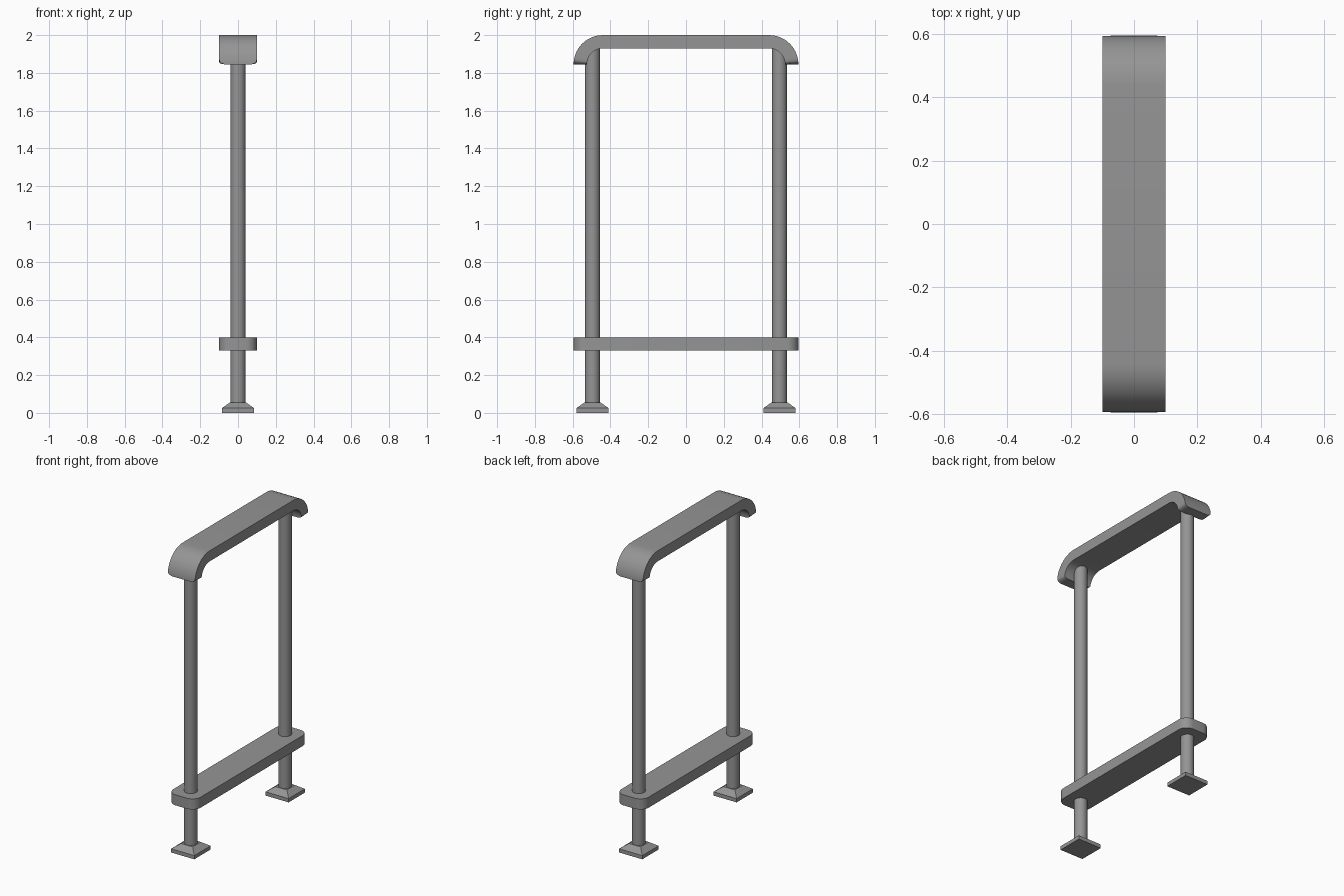
import bpy, bmesh
from math import sin, cos, pi, radians

cube = bpy.data.objects.get("Cube")
if cube:
    bpy.data.objects.remove(cube, do_unlink=True)

# One painted metal colour
grey = bpy.data.materials.new("mid grey metal")
grey.use_nodes = True
colour = (0.3, 0.3, 0.3, 1)
grey.diffuse_color = colour
grey.node_tree.nodes["Principled BSDF"].inputs["Base Color"].default_value = colour

HALF_WIDTH, HALF_LENGTH, POST_Y = 0.10, 0.595, 0.495


def loft(name, rings):
    """Skin a list of matching closed rings, cap both ends and smooth the curves."""
    bm = bmesh.new()
    loops = [[bm.verts.new(p) for p in ring] for ring in rings]
    for a, b in zip(loops, loops[1:]):
        for i in range(len(a)):
            j = (i + 1) % len(a)
            bm.faces.new((a[i], a[j], b[j], b[i]))
    bm.faces.new(loops[0])
    bm.faces.new(loops[-1])
    bmesh.ops.recalc_face_normals(bm, faces=bm.faces)
    mesh = bpy.data.meshes.new(name)
    bm.to_mesh(mesh)
    bm.free()
    mesh.materials.append(grey)
    obj = bpy.data.objects.new(name, mesh)
    bpy.context.collection.objects.link(obj)
    bpy.ops.object.select_all(action='DESELECT')
    obj.select_set(True)
    bpy.context.view_layer.objects.active = obj
    bpy.ops.object.shade_smooth_by_angle(angle=radians(35))
    return obj


def circle(r, y, z, n=24):
    return [(r * cos(2 * pi * i / n), y + r * sin(2 * pi * i / n), z) for i in range(n)]


def square(r, y, z):
    return [(sx * r, y + sy * r, z) for sx, sy in ((-1, -1), (1, -1), (1, 1), (-1, 1))]


def rounded_bar(z, r=0.06, steps=8):
    ring = []
    for k, (sx, sy) in enumerate(((1, 1), (-1, 1), (-1, -1), (1, -1))):
        for i in range(steps + 1):
            a = (k + i / steps) * pi / 2
            ring.append((sx * (HALF_WIDTH - r) + r * cos(a),
                         sy * (HALF_LENGTH - r) + r * sin(a), z))
    return ring


# Handrail: flat strap bent down at both ends, with rounded tips
OUTER, INNER, TIP_Z = 0.155, 0.085, 1.845
bend_y = HALF_LENGTH - OUTER
angles = [0, 3, 6, 10] + list(range(18, 91, 8))
half = []
for deg in angles:
    a = radians(deg)
    t = min(deg / 10, 1)
    w = HALF_WIDTH - 0.028 * (1 - (1 - (1 - t) ** 2) ** 0.5)
    half.append([(x, -bend_y - r * cos(a), TIP_Z + r * sin(a))
                 for x, r in ((-w, OUTER), (w, OUTER), (w, INNER), (-w, INNER))])
other = [[(x, -y, z) for x, y, z in ring] for ring in reversed(half)]
loft("handrail", half + other)

# Lower crossbar with rounded corners
loft("lower_crossbar", [rounded_bar(0.33), rounded_bar(0.40)])

# Posts on tapered square feet
for side, y in (("front", -POST_Y), ("back", POST_Y)):
    loft(side + "_post", [circle(0.04, y, 0.03), circle(0.04, y, 1.935)])
    loft(side + "_foot", [square(0.085, y, 0), square(0.085, y, 0.025),
                          square(0.043, y, 0.055)])
